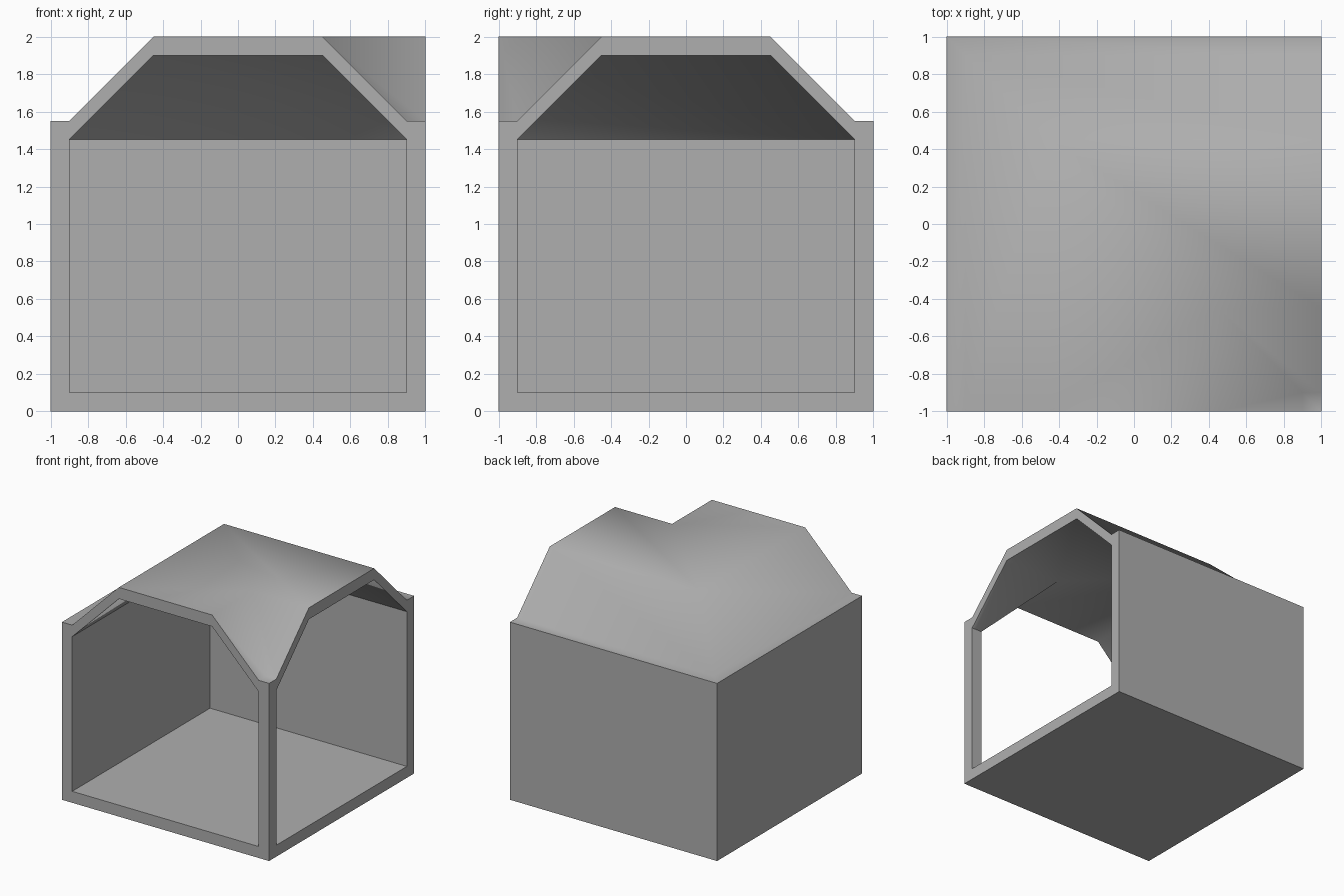
import bpy
import bmesh
from math import radians
from mathutils import Vector

cube = bpy.data.objects.get("Cube")
if cube:
    bpy.data.objects.remove(cube, do_unlink=True)

# Plain grey material
GREY = (0.43, 0.43, 0.43, 1)
mat = bpy.data.materials.new("plain grey")
mat.use_nodes = True
mat.diffuse_color = GREY
mat.node_tree.nodes["Principled BSDF"].inputs["Base Color"].default_value = GREY

# Half of each cross-section (offset, height), mirrored into matching rings;
# the inner ring repeats a point so that it pairs up with the roof ledge
SPRING = 1.45
outer_half = [(1, 0), (1, 1.55), (0.9, 1.55), (0.45, 2)]
inner_half = [(0.9, 0.1), (0.9, SPRING), (0.9, SPRING), (0.45, 1.9)]


def mirrored(half):
    return [(-s, z) for s, z in half] + half[::-1]


# Stations of the sweep: front opening, mitred corner, side opening
stations = [
    lambda s, z: Vector((s, -1, z)),
    lambda s, z: Vector((s, -s, z)),
    lambda s, z: Vector((1, -s, z)),
]

bm = bmesh.new()
outer = [[bm.verts.new(at(*p)) for p in mirrored(outer_half)] for at in stations]
inner = [[bm.verts.new(at(*p)) for p in mirrored(inner_half)] for at in stations]
count = len(outer[0])


def bridge(a, b):
    for i in range(count):
        j = (i + 1) % count
        bm.faces.new((a[i], a[j], b[j], b[i]))


# Outer shell, inner shell and the rims of both openings
for k in range(len(stations) - 1):
    bridge(outer[k], outer[k + 1])
    bridge(inner[k + 1], inner[k])
bridge(inner[0], outer[0])
bridge(outer[-1], inner[-1])

# Collapse the inside of the turn into the corner post
bmesh.ops.remove_doubles(bm, verts=bm.verts[:], dist=0.0001)
bmesh.ops.recalc_face_normals(bm, faces=bm.faces[:])

mesh = bpy.data.meshes.new("corner_passage")
bm.to_mesh(mesh)
bm.free()
mesh.materials.append(mat)
passage = bpy.data.objects.new("corner_passage", mesh)
bpy.context.collection.objects.link(passage)

# Smooth roof and ceiling, crisp walls and rims
bpy.ops.object.select_all(action="DESELECT")
passage.select_set(True)
bpy.context.view_layer.objects.active = passage
bpy.ops.object.shade_smooth_by_angle(angle=radians(70))
for edge in mesh.edges:
    if all(abs(mesh.vertices[v].co.z - SPRING) < 0.001 for v in edge.vertices):
        edge.use_edge_sharp = True
